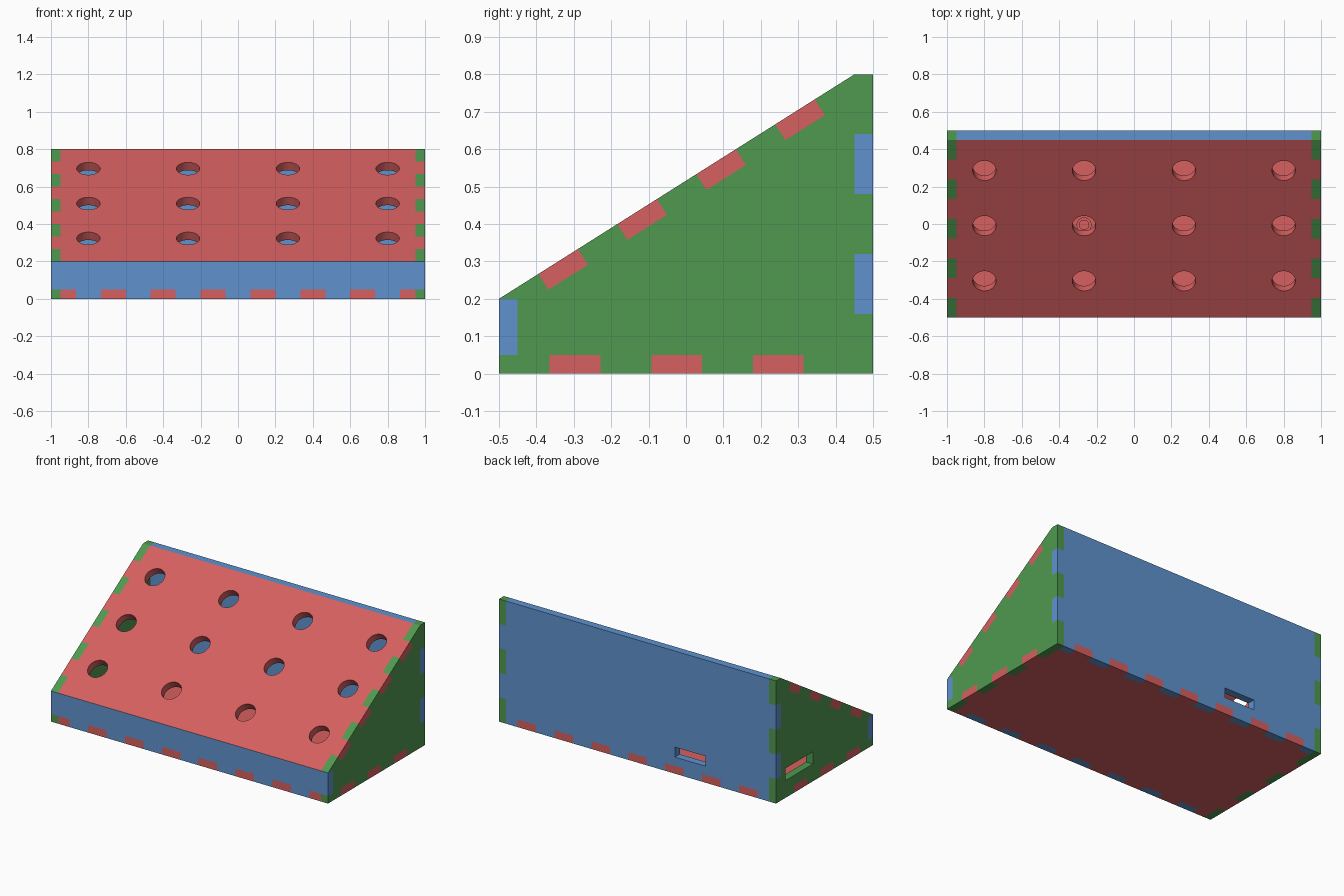
import bpy, bmesh, math
from mathutils import Vector, Matrix

if "Cube" in bpy.data.objects:
    bpy.data.objects.remove(bpy.data.objects["Cube"])

T = 0.05                                   # sheet thickness
D = Vector((0, 0.95, 0.6))                 # slope from front edge to ridge
L = D.length
D.normalize()


def material(name, rgb):
    m = bpy.data.materials.new(name)
    m.diffuse_color = (*rgb, 1)
    m.use_nodes = True
    m.node_tree.nodes["Principled BSDF"].inputs["Base Color"].default_value = m.diffuse_color
    return m


RED = material("red", (0.67, 0.115, 0.115))
GREEN = material("green", (0.08, 0.32, 0.08))
BLUE = material("blue", (0.115, 0.29, 0.62))


def fingers(a, b, n, lo, hi, even, odd):
    """Stepped edge: n equal segments from a to b, clipped to lo..hi."""
    w, pts = (b - a) / n, []
    for i in range(n):
        t0, t1 = max(a + i * w, lo), min(a + (i + 1) * w, hi)
        if t1 > t0 + 1e-6:
            v = odd if i % 2 else even
            pts += [(t0, v), (t1, v)]
    return pts


def swap(pts):
    return [(v, t) for t, v in pts]


def mirror(pts):
    return [(-x, y) for x, y in reversed(pts)]


def rect(x0, x1, y0, y1):
    return [(x0, y0), (x1, y0), (x1, y1), (x0, y1)]


def circle(cx, cy, r, n=48):
    return [(cx + r * math.cos(2 * math.pi * i / n),
             cy + r * math.sin(2 * math.pi * i / n)) for i in range(n)]


def panel(name, mat, loops, centre, u, v, thick=T):
    """Sheet cut from an outline and holes, placed with axes u and v."""
    cu = bpy.data.curves.new(name, 'CURVE')
    cu.dimensions, cu.fill_mode, cu.extrude = '2D', 'BOTH', thick / 2
    for loop in loops:
        pts = [p for i, p in enumerate(loop)
               if math.dist(p, loop[i - 1]) > 1e-5]
        sp = cu.splines.new('POLY')
        sp.points.add(len(pts) - 1)
        for q, p in zip(sp.points, pts):
            q.co = (p[0], p[1], 0, 1)
        sp.use_cyclic_u = True
    ob = bpy.data.objects.new(name, cu)
    bpy.context.collection.objects.link(ob)
    bpy.ops.object.select_all(action='DESELECT')
    ob.select_set(True)
    bpy.context.view_layer.objects.active = ob
    bpy.ops.object.convert(target='MESH')
    ob = bpy.context.object
    ob.name = name
    u, v = Vector(u), Vector(v)
    m = Matrix((u, v, u.cross(v))).transposed().to_4x4()
    m.translation = Vector(centre)
    bm = bmesh.new()
    bm.from_mesh(ob.data)
    bmesh.ops.remove_doubles(bm, verts=bm.verts, dist=1e-5)
    bm.transform(m)
    bmesh.ops.recalc_face_normals(bm, faces=bm.faces)
    bm.to_mesh(ob.data)
    bm.free()
    ob.data.materials.clear()
    ob.data.materials.append(mat)
    bpy.ops.object.shade_smooth_by_angle(angle=math.radians(30))
    return ob


X, Y, Z = (1, 0, 0), (0, 1, 0), (0, 0, 1)

# floor sheet with tabs on all four edges
right = swap(fingers(-0.5, 0.45, 7, -0.45, 0.45, 0.95, 1.0))
floor = (fingers(-1, 1, 15, -0.95, 0.95, -0.5, -0.45) + right
         + fingers(-1, 1, 15, -0.95, 0.95, 0.45, 0.5)[::-1] + mirror(right))
panel("floor", RED, [floor], (0, 0, T / 2), X, Y)

# low front wall
front = ([(-1, 0.2), (-1, T)] + fingers(-1, 1, 15, -0.95, 0.95, T, 0)
         + [(1, T), (1, 0.2)])
panel("front_wall", BLUE, [front], (0, -0.475, 0), X, Z)

# tall back wall with a port slot
right = swap(fingers(0, 0.8, 5, 0, 0.8, 0.95, 1.0))
back = fingers(-1, 1, 15, -0.95, 0.95, 0, T) + right + mirror(right)
panel("back_wall", BLUE, [back, rect(-0.49, -0.27, 0.108, 0.173)],
      (0, 0.475, 0), X, Z)

# sloped lid with a grid of button holes
right = swap(fingers(0, L, 9, 0, L, 0.95, 1.0))
holes = [circle(x, s, 0.0625) for x in (-0.8, -0.267, 0.267, 0.8)
         for s in (0.231, 0.58, 0.929)]
normal = Vector(X).cross(D)
panel("sloped_lid", RED, [right + mirror(right)] + holes,
      Vector((0, -0.5, 0.2)) - normal * T / 2, X, D)

# side walls, the left one with a port slot
slope = [(-0.5 + s * D.y - d * normal.y, 0.2 + s * D.z - d * normal.z)
         for s, d in reversed(fingers(0, L, 9, 0, L, 0, T))]
side = (fingers(-0.5, 0.45, 7, -0.5, 0.45, 0, T) + [(0.5, 0)]
        + swap(fingers(0, 0.8, 5, 0, 0.8, 0.5, 0.45)) + slope
        + [(-0.45, 0.2), (-0.45, T), (-0.5, T)])
panel("right_wall", GREEN, [side], (0.975, 0, 0), Y, Z)
panel("left_wall", GREEN, [side, rect(0.12, 0.40, 0.113, 0.193)],
      (-0.975, 0, 0), Y, Z)

# small ring standoff on the floor
panel("standoff", RED, [circle(-0.267, -0.005, 0.04, 32),
                        circle(-0.267, -0.005, 0.025, 32)],
      (0, 0, T + 0.01), X, Y, 0.02)
